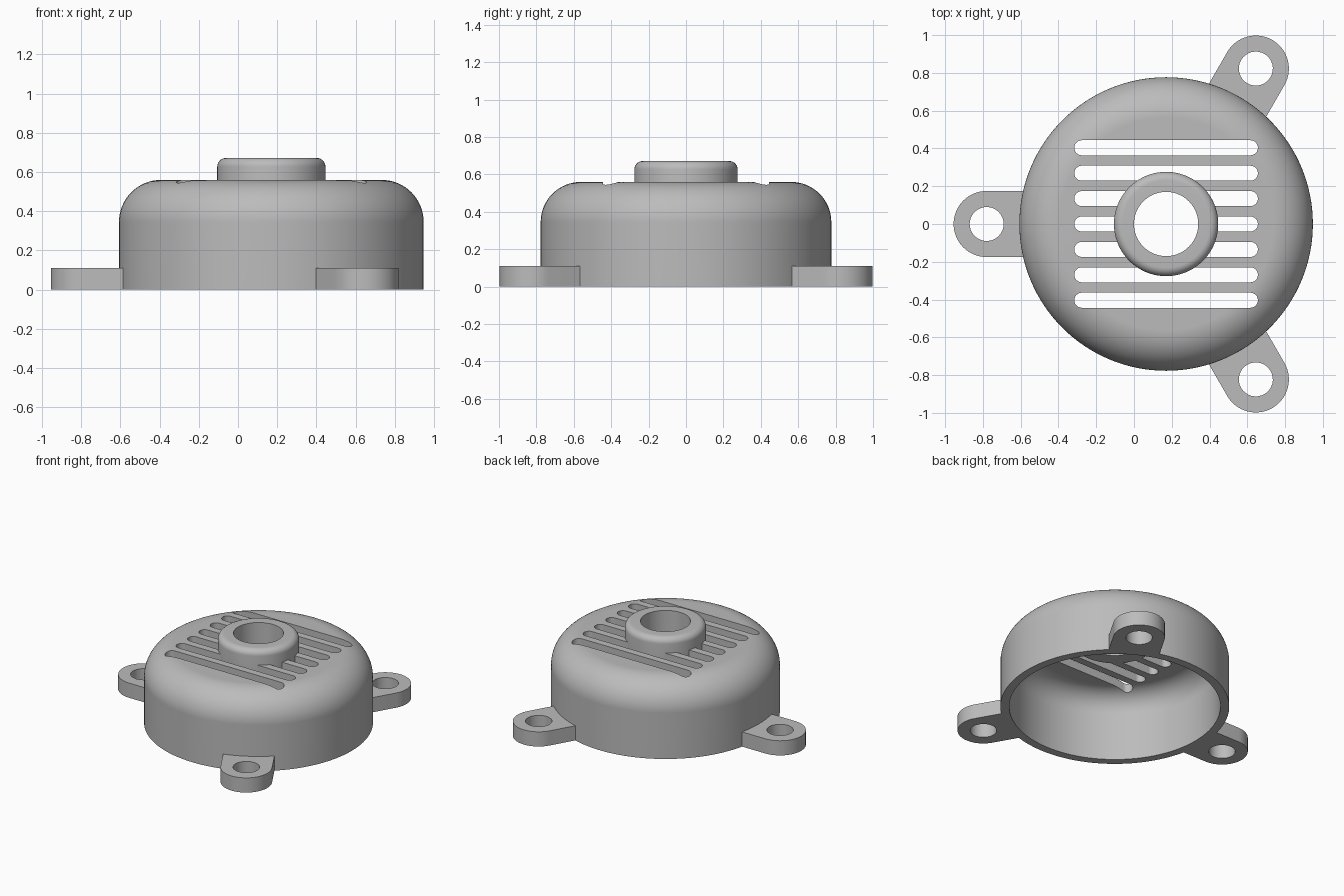
import bpy, bmesh
from math import pi, sin, cos, asin, radians
from mathutils import Matrix, Vector

if "Cube" in bpy.data.objects:
    bpy.data.objects.remove(bpy.data.objects["Cube"])

CX = 0.17                                   # axis of the round housing
R, WALL, TOP, FILLET = 0.777, 0.06, 0.56, 0.215
BOSS_R, BORE_R, BOSS_TOP = 0.276, 0.17, 0.672
LUG_D, LUG_R, LUG_HOLE, LUG_H = 0.95, 0.175, 0.09, 0.11

grey = bpy.data.materials.new("plain_grey")
grey.use_nodes = True
colour = (0.5, 0.5, 0.5, 1)
grey.diffuse_color = colour
grey.node_tree.nodes["Principled BSDF"].inputs["Base Color"].default_value = colour


def arc(cx, cy, r, a0, a1, n):
    """Points along a circular arc, angles in degrees."""
    angles = [radians(a0 + (a1 - a0) * i / n) for i in range(n + 1)]
    return [(cx + r * cos(a), cy + r * sin(a)) for a in angles]


def make_object(name, bm):
    bmesh.ops.recalc_face_normals(bm, faces=bm.faces)
    mesh = bpy.data.meshes.new(name)
    bm.to_mesh(mesh)
    bm.free()
    mesh.materials.append(grey)
    ob = bpy.data.objects.new(name, mesh)
    bpy.context.collection.objects.link(ob)
    return ob


def select(ob):
    bpy.ops.object.select_all(action='DESELECT')
    ob.select_set(True)
    bpy.context.view_layer.objects.active = ob


def smooth(ob):
    select(ob)
    bpy.ops.object.shade_smooth_by_angle(angle=radians(30))


def revolve(name, profile, steps=128):
    """Spin a closed (radius, height) profile around the housing axis."""
    bm = bmesh.new()
    verts = [bm.verts.new((r, 0, z)) for r, z in profile]
    edges = [bm.edges.new((v, verts[i - 1])) for i, v in enumerate(verts)]
    bmesh.ops.spin(bm, geom=verts + edges, cent=(0, 0, 0), axis=(0, 0, 1),
                   angle=2 * pi, steps=steps, use_merge=True)
    bmesh.ops.remove_doubles(bm, verts=bm.verts, dist=1e-5)
    bmesh.ops.translate(bm, verts=bm.verts, vec=(CX, 0, 0))
    return make_object(name, bm)


def prism(bm, loops, z0, z1):
    """Extrude a flat outline, with optional holes, from z0 to z1."""
    edges = []
    for loop in loops:
        vs = [bm.verts.new((x, y, z0)) for x, y in loop]
        edges += [bm.edges.new((v, vs[i - 1])) for i, v in enumerate(vs)]
    filled = bmesh.ops.triangle_fill(bm, edges=edges, use_beauty=True)
    faces = [f for f in filled["geom"] if isinstance(f, bmesh.types.BMFace)]
    grown = bmesh.ops.extrude_face_region(bm, geom=faces, use_keep_orig=True)
    moved = [v for v in grown["geom"] if isinstance(v, bmesh.types.BMVert)]
    bmesh.ops.translate(bm, verts=moved, vec=(0, 0, z1 - z0))


# Hollow housing with a rounded shoulder and an open centre
ri, fi = R - WALL, FILLET - WALL
outer = arc(R - FILLET, TOP - FILLET, FILLET, 0, 90, 16)
inner = arc(R - FILLET, TOP - FILLET, fi, 90, 0, 16)
housing = revolve("housing", [(ri, 0), (R, 0)] + outer
                  + [(BOSS_R - 0.006, TOP), (BOSS_R - 0.006, TOP - WALL)] + inner)

# Row of vent slots cut through the top
bm = bmesh.new()
for i in range(-3, 4):
    y, r, half = i * 0.1345, 0.04, 0.446
    slot = arc(CX + half, y, r, -90, 90, 12) + arc(CX - half, y, r, 90, 270, 12)
    prism(bm, [slot], 0.3, 0.8)
cutter = make_object("slot_cutter", bm)
cutter.hide_render = True
cut = housing.modifiers.new("slots", 'BOOLEAN')
cut.operation, cut.solver, cut.object = 'DIFFERENCE', 'EXACT', cutter
select(housing)
bpy.ops.object.modifier_apply(modifier=cut.name)
bpy.data.objects.remove(cutter)
smooth(housing)
housing.modifiers.new("clean_shading", 'WEIGHTED_NORMAL').keep_sharp = True

# Central boss with a bore, filling the middle of the slots
f = 0.045
smooth(revolve("centre_boss", [(BORE_R, TOP - WALL), (BOSS_R, TOP - WALL)]
               + arc(BOSS_R - f, BOSS_TOP - f, f, 0, 90, 8) + [(BORE_R, BOSS_TOP)]))

# Three mounting lugs, each hugging the housing wall
for name, angle in (("right_lug", 180), ("back_left_lug", 60), ("front_left_lug", -60)):
    seat_r = R - 0.003
    a = asin(LUG_R / seat_r) * 180 / pi
    outline = arc(LUG_D, 0, LUG_R, -90, 90, 32) + arc(0, 0, seat_r, a, -a, 10)
    hole = arc(LUG_D, 0, LUG_HOLE, 0, 360, 32)[:-1]
    bm = bmesh.new()
    prism(bm, [outline, hole], 0, LUG_H)
    place = Matrix.Translation(Vector((CX, 0, 0))) @ Matrix.Rotation(radians(angle), 4, 'Z')
    bmesh.ops.transform(bm, matrix=place, verts=bm.verts)
    smooth(make_object(name, bm))
